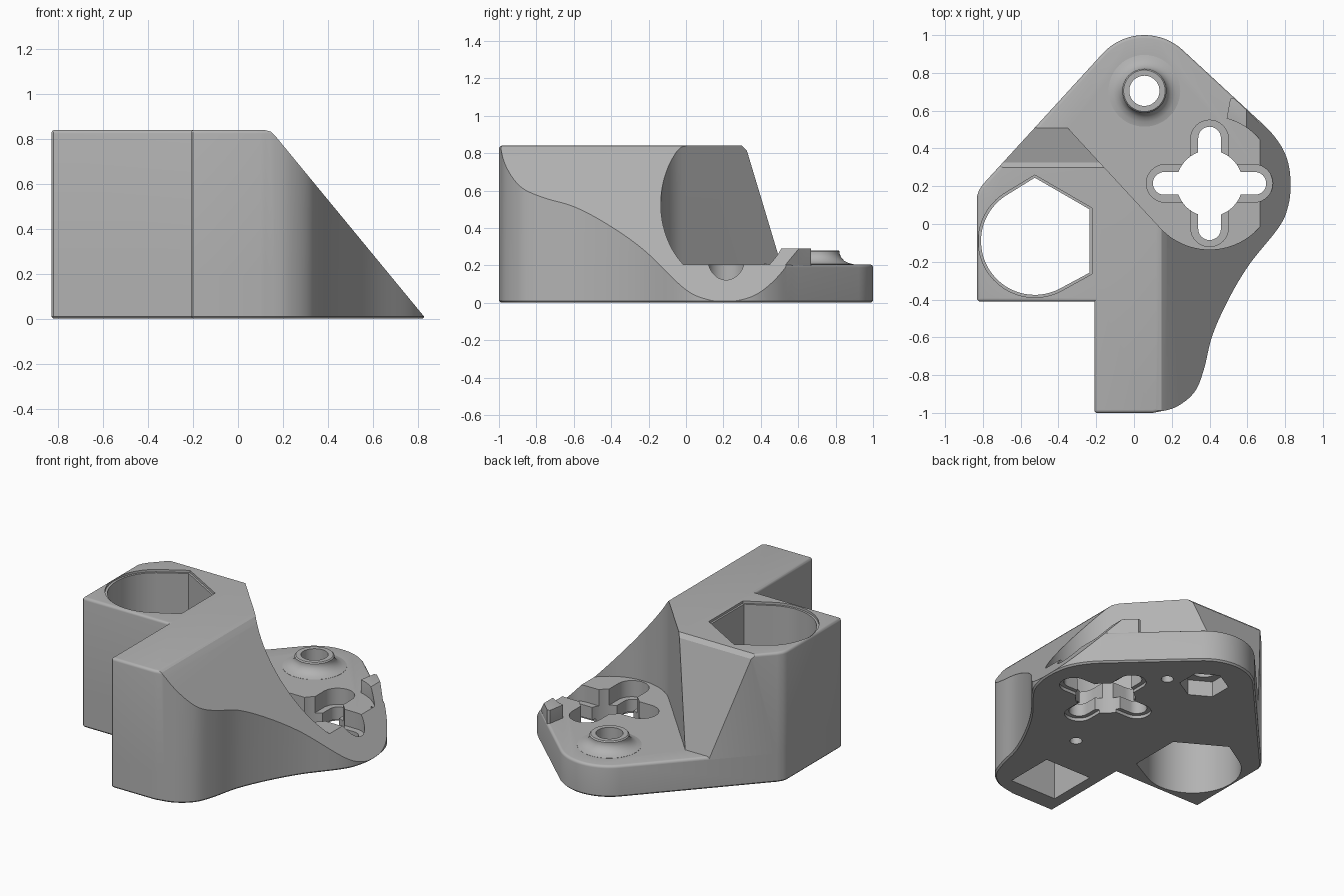
import bpy, bmesh, math
from mathutils import Vector

if "Cube" in bpy.data.objects:
    bpy.data.objects.remove(bpy.data.objects["Cube"])

grey = bpy.data.materials.new("grey plastic")
grey.diffuse_color = (0.45, 0.45, 0.45, 1)
grey.use_nodes = True
grey.node_tree.nodes["Principled BSDF"].inputs["Base Color"].default_value = grey.diffuse_color


def arc(cx, cy, r, a0, a1, n):
    """Points on an arc, angles in degrees."""
    return [(cx + r * math.cos(math.radians(a0 + (a1 - a0) * i / n)),
             cy + r * math.sin(math.radians(a0 + (a1 - a0) * i / n))) for i in range(n + 1)]


def curve(pts, n=6):
    """Smooth curve through the given points."""
    p = [Vector(q) for q in pts]
    p = [2 * p[0] - p[1]] + p + [2 * p[-1] - p[-2]]
    out = []
    for i in range(1, len(p) - 2):
        a, b, c, d = p[i - 1:i + 3]
        for k in range(n):
            t = k / n
            q = 0.5 * (2 * b + (c - a) * t + (2 * a - 5 * b + 4 * c - d) * t * t
                       + (3 * b - a - 3 * c + d) * t ** 3)
            out.append((q.x, q.y))
    return out + [tuple(pts[-1])]


def finish(name, bm):
    bmesh.ops.recalc_face_normals(bm, faces=bm.faces)
    me = bpy.data.meshes.new(name)
    bm.to_mesh(me)
    bm.free()
    me.materials.append(grey)
    ob = bpy.data.objects.new(name, me)
    bpy.context.collection.objects.link(ob)
    return ob


def prism(name, pts, lo, hi, axis="z", top=0, bottom=0):
    """Extrude an outline along an axis, with optional rounded rims."""
    place = {"z": lambda a, b, h: (a, b, h),
             "y": lambda a, b, h: (a, h, b),
             "x": lambda a, b, h: (h, a, b)}[axis]
    bm = bmesh.new()
    low = bm.faces.new([bm.verts.new(place(a, b, lo)) for a, b in pts])
    high = bm.faces.new([bm.verts.new(place(a, b, hi)) for a, b in pts])
    n = len(pts)
    for i in range(n):
        j = (i + 1) % n
        bm.faces.new((low.verts[i], low.verts[j], high.verts[j], high.verts[i]))
    bmesh.ops.recalc_face_normals(bm, faces=bm.faces)
    rims = [(list(high.edges), top, 4), (list(low.edges), bottom, 1)]
    for edges, size, seg in rims:
        if size:
            bmesh.ops.bevel(bm, geom=edges, offset=size, segments=seg, profile=0.5,
                            affect="EDGES", clamp_overlap=True)
    return finish(name, bm)


def lathe(name, profile, cx, cy, n=48):
    bm = bmesh.new()
    rings = [[bm.verts.new((x, y, z)) for x, y in arc(cx, cy, r, 0, 360, n)[:-1]]
             for r, z in profile]
    for a, b in zip(rings, rings[1:]):
        for i in range(n):
            j = (i + 1) % n
            bm.faces.new((a[i], a[j], b[j], b[i]))
    bm.faces.new(rings[0])
    bm.faces.new(rings[-1])
    return finish(name, bm)


def combine(body, tool, op="DIFFERENCE"):
    mod = body.modifiers.new("combine", "BOOLEAN")
    mod.operation, mod.solver, mod.object = op, "EXACT", tool
    dg = bpy.context.evaluated_depsgraph_get()
    me = bpy.data.meshes.new_from_object(body.evaluated_get(dg))
    body.modifiers.clear()
    body.data = me
    bpy.data.objects.remove(tool)


# Footprint
outline = [(-0.83, -0.40), (-0.82, -0.41), (-0.21, -0.41), (-0.21, -0.99), (-0.20, -1.0)]
outline += curve([(0.10, -1.0), (0.22, -0.97), (0.32, -0.89), (0.37, -0.77), (0.415, -0.59),
                  (0.50, -0.40), (0.61, -0.215), (0.765, -0.02), (0.815, 0.09), (0.83, 0.22),
                  (0.805, 0.36), (0.73, 0.48), (0.60, 0.605)])
outline += arc(0.055, 0.70, 0.30, 48, 136, 20)
outline += [(-0.80, 0.21), (-0.82, 0.18), (-0.83, 0.15)]

# Tower, cut back by the sloped rear wall and the round pocket
body = prism("bracket_body", outline, 0.1, 0.84, top=0.03)
combine(body, prism("rear_cutter", [(0.29, 0.86), (0.30, 0.84), (0.325, 0.815), (0.555, 0.05),
                                    (1.3, 0.05), (1.3, 0.86)], -1.5, 1.5, "x"))
pocket = [(-0.62, 0.80)] + arc(0.4, 0.22, 0.355, 223, 440, 56) + [(0.46, 0.80)]
combine(body, prism("pocket_cutter", pocket, 0.05, 1.0))

# Base plate, stop tab and screw boss
combine(body, prism("base_plate", outline, 0, 0.205, top=0.025, bottom=0.01), "UNION")
tab = [(0.51, 0.665), (0.527, 0.668), (0.60, 0.60), (0.69, 0.51), (0.66, 0.42)]
tab += arc(0.4, 0.22, 0.35, 40, 75, 10)
combine(body, prism("stop_tab", tab, 0.12, 0.29, top=0.01), "UNION")
combine(body, lathe("screw_boss", [(0.19, 0.15), (0.19, 0.206), (0.165, 0.212), (0.14, 0.225),
                                   (0.123, 0.245), (0.117, 0.262), (0.117, 0.273),
                                   (0.110, 0.28)], 0.055, 0.705), "UNION")

# Long slope on the right side
combine(body, prism("slope_cutter", [(0.11, 0.86), (0.115, 0.84), (0.145, 0.832), (0.172, 0.805),
                                     (0.831, 0.005), (0.87, -0.05), (1.3, -0.05), (1.3, 0.86)],
                    -1.5, 1.5, "y"))

# Large bore with half-hexagon side and a chamfered mouth
def bore(grow):
    pts = [(-0.525 + (0.335 + grow) * math.cos(math.radians(a)),
            -0.09 + (0.335 + grow) * math.sin(math.radians(a))) for a in (90, 30, -30)]
    return pts + arc(-0.525, -0.09, 0.285 + grow, -60, -240, 40)

combine(body, prism("bore_cutter", bore(0), -0.1, 1.0))
combine(body, prism("bore_mouth", bore(0.014), 0.825, 1.0))

# Cross-shaped mount: stepped slots and round centre
def cross(reach, half, lo, hi):
    for k in range(2):
        slot = arc(reach - half, 0, half, -90, 90, 16) + arc(half - reach, 0, half, 90, 270, 16)
        slot = [(0.4 + (x, -y)[k], 0.215 + (y, x)[k]) for x, y in slot]
        combine(body, prism("slot_cutter", slot, lo, hi))

cross(0.335, 0.10, 0.10, 0.5)
cross(0.30, 0.06, -0.1, 0.5)
cross(0.325, 0.085, -0.1, 0.02)
combine(body, prism("centre_cutter", arc(0.4, 0.215, 0.175, 0, 354, 59), -0.1, 0.5))

# Screw hole with nut recess, two blind holes and the hollow under the leg
combine(body, prism("screw_cutter", arc(0.055, 0.705, 0.08, 0, 352.5, 47), -0.1, 0.5))
combine(body, prism("nut_cutter", arc(0.055, 0.705, 0.145, 30, 330, 5), -0.1, 0.1))
for x, y in ((0.265, 0.62), (0.21, -0.28)):
    combine(body, prism("pin_cutter", arc(x, y, 0.036, 0, 345, 23), -0.1, 0.12))
combine(body, prism("leg_hollow_cutter", [(-0.13, -0.88), (0.20, -0.88), (0.20, -0.56),
                                          (-0.13, -0.56)], -0.1, 0.5))

bpy.context.view_layer.objects.active = body
body.select_set(True)
bpy.ops.object.shade_smooth_by_angle(angle=math.radians(28))
